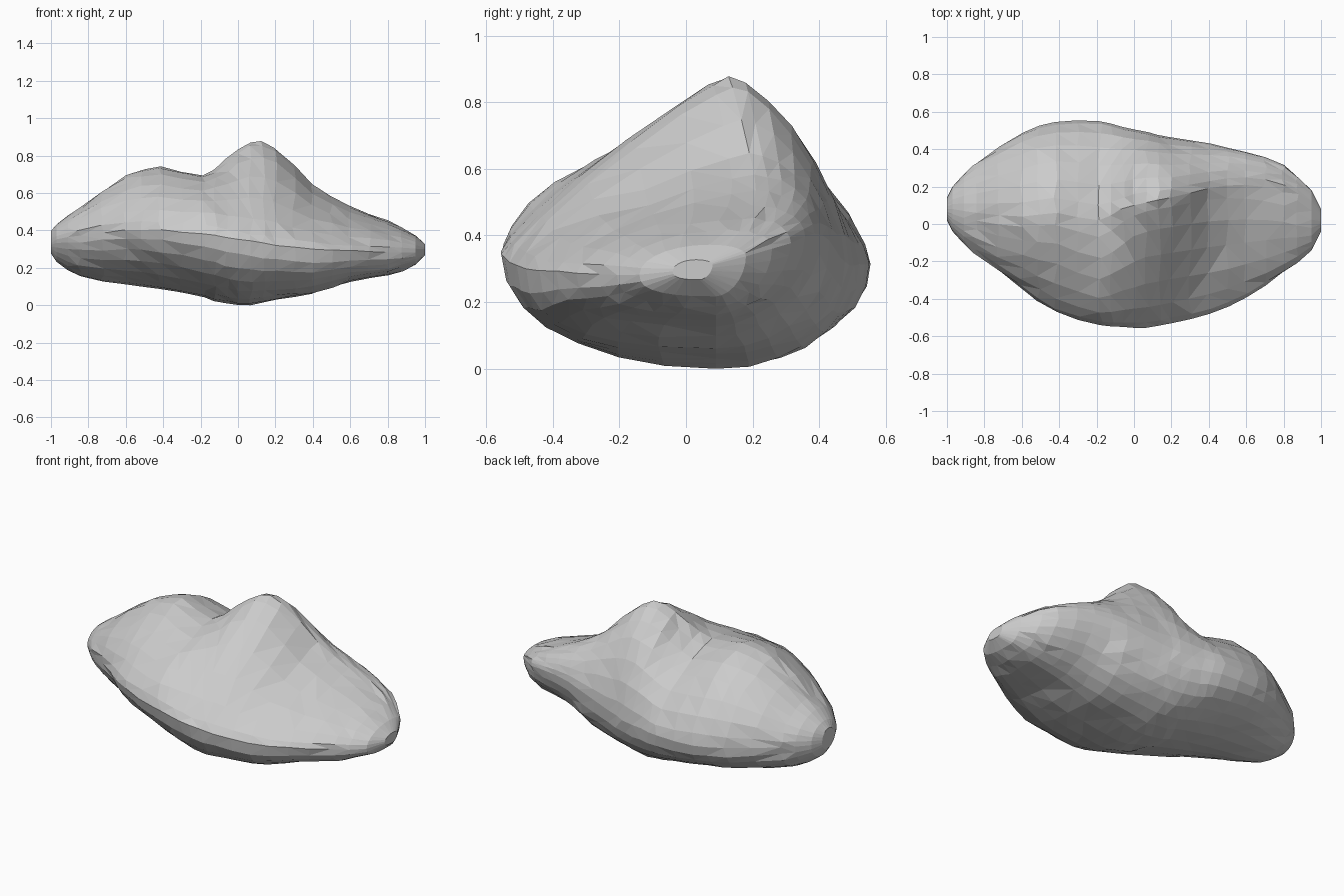
import bpy, bmesh, math, random
from mathutils import Vector

if "Cube" in bpy.data.objects:
    bpy.data.objects.remove(bpy.data.objects["Cube"])

random.seed(4)

# Cross-sections along the boulder: x, front y, front z, back y, back z,
# crest y, crest z, base z, front slope fullness, back slope fullness
SECTIONS = [
    (-1.00, .02, .33, .14, .33, .08, .395, .275, 1.0, 1.0),
    (-.97, -.04, .35, .20, .33, .08, .43, .23, 1.0, 1.0),
    (-.85, -.16, .37, .32, .33, .06, .52, .155, 1.1, 1.1),
    (-.60, -.34, .40, .49, .32, .04, .69, .11, 1.3, 1.2),
    (-.42, -.47, .40, .545, .31, .06, .74, .085, 1.4, 1.2),
    (-.18, -.54, .38, .55, .31, .02, .69, .04, 1.22, 1.25),
    (-.06, -.55, .36, .52, .31, .08, .775, .008, 1.5, 1.3),
    (.07, -.555, .34, .49, .31, .115, .87, .0, 1.75, 1.25),
    (.20, -.53, .32, .465, .33, .14, .845, .025, 1.75, 1.3),
    (.40, -.48, .30, .43, .38, .19, .645, .06, 1.6, 1.2),
    (.60, -.39, .29, .385, .405, .21, .53, .125, 1.4, 1.0),
    (.80, -.26, .28, .315, .375, .17, .45, .16, 1.2, .9),
    (.95, -.14, .28, .18, .335, .07, .37, .215, 1.0, .9),
    (1.00, -.04, .29, .08, .31, .03, .325, .265, 1.0, 1.0),
]
BASE_Y = 0.09
QUARTER = 7          # facets in each quarter of a section


def section_at(i, t):
    """Smoothly blend between neighbouring cross-sections."""
    n = len(SECTIONS) - 1
    a, b = SECTIONS[i], SECTIONS[min(i + 1, n)]
    p, q = SECTIONS[max(i - 1, 0)], SECTIONS[min(i + 2, n)]
    h = b[0] - a[0]
    out = [a[0] + h * t]
    for k in range(1, len(a)):
        m0 = (b[k] - p[k]) / (b[0] - p[0]) * h
        m1 = (q[k] - a[k]) / (q[0] - a[0]) * h
        out.append((2*t**3 - 3*t*t + 1) * a[k] + (t**3 - 2*t*t + t) * m0
                   + (3*t*t - 2*t**3) * b[k] + (t**3 - t*t) * m1)
    return out


def ring(s):
    """Four rounded arcs: front edge, crest, back edge, base."""
    x, fy, fz, by, bz, cy, cz, oz, pf, pb = s
    oy = min(max(BASE_Y, fy + .04), by - .04)
    # underside: hollow at front left, full at front right, sloping at back right
    right = min(max((x + .5) / 1.0, 0), 1)
    under_front = 1.22 - .47 * right
    under_back = 1.1 if x > .45 else .92
    arcs = [((fy, fz), (cy, cz), pf, True), ((cy, cz), (by, bz), pb, False),
            ((by, bz), (oy, oz), under_back, True), ((oy, oz), (fy, fz), under_front, False)]
    pts = []
    for (y0, z0), (y1, z1), p, rising in arcs:
        for j in range(QUARTER):
            a = j / QUARTER * math.pi / 2
            u, v = 1 - math.cos(a) ** p, math.sin(a) ** p
            if not rising:
                u, v = v, u
            pts.append(Vector((x, y0 + (y1 - y0) * u, z0 + (z1 - z0) * v)))
    return pts


# Boulder skin lofted through the sections
bm = bmesh.new()
rings = []
last = len(SECTIONS) - 2
stations = [(i, t) for i in range(last + 1)
            for t in ((0,) if i in (0, last) else (0, .5))] + [(last, 1)]
for i, t in stations:
    # slight chipping so the facets look hewn, none at the tips
    chip = .012 if 2 <= i < last else 0
    rings.append([bm.verts.new(p + Vector((random.uniform(-chip, chip), 0,
                                           random.uniform(-chip, chip) / 3)))
                  for p in ring(section_at(i, t))])
for a, b in zip(rings, rings[1:]):
    for j in range(len(a)):
        k = (j + 1) % len(a)
        bm.faces.new((a[j], a[k], b[k], b[j]))
bm.faces.new(rings[0])
bm.faces.new(rings[-1])
bmesh.ops.triangulate(bm, faces=bm.faces[:], quad_method='SHORT_EDGE')
bmesh.ops.recalc_face_normals(bm, faces=bm.faces[:])

# Rest on the ground
low = min(v.co.z for v in bm.verts)
bmesh.ops.translate(bm, verts=bm.verts[:], vec=(0, 0, -low))

mesh = bpy.data.meshes.new("boulder")
bm.to_mesh(mesh)
bm.free()
bpy.context.collection.objects.link(bpy.data.objects.new("boulder", mesh))
